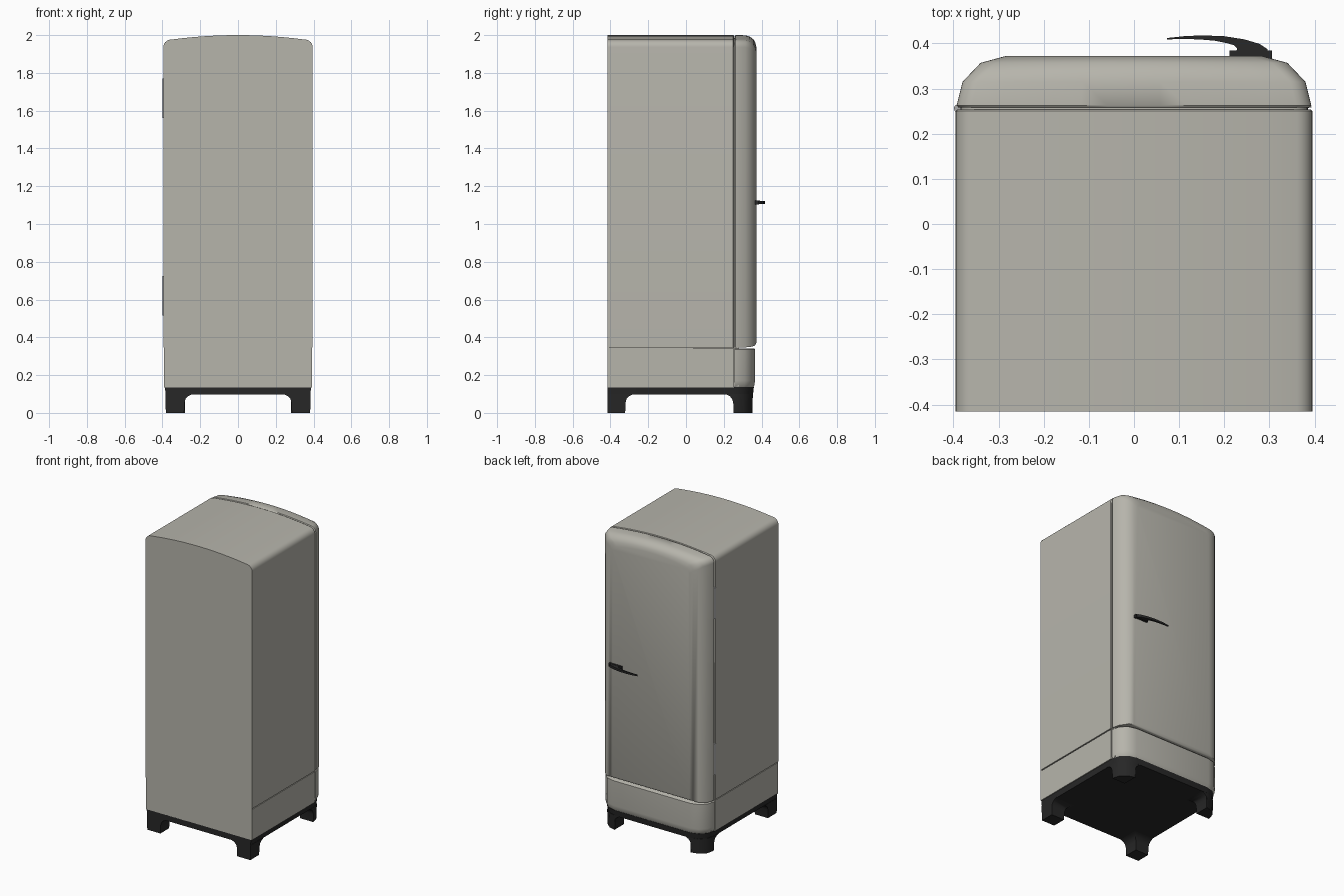
import bpy, bmesh, math

if "Cube" in bpy.data.objects:
    bpy.data.objects.remove(bpy.data.objects["Cube"])


def material(name, rgb):
    m = bpy.data.materials.new(name)
    m.diffuse_color = (*rgb, 1)
    m.use_nodes = True
    m.node_tree.nodes["Principled BSDF"].inputs["Base Color"].default_value = m.diffuse_color
    return m


CREAM = material("warm grey enamel", (0.47, 0.46, 0.41))
BLACK = material("black plastic", (0.02, 0.02, 0.02))
STEEL = material("steel", (0.40, 0.40, 0.40))


def finish(bm, name, mat, angle=40):
    bmesh.ops.recalc_face_normals(bm, faces=bm.faces)
    me = bpy.data.meshes.new(name)
    bm.to_mesh(me)
    bm.free()
    ob = bpy.data.objects.new(name, me)
    bpy.context.collection.objects.link(ob)
    me.materials.append(mat)
    bpy.ops.object.select_all(action='DESELECT')
    ob.select_set(True)
    bpy.context.view_layer.objects.active = ob
    bpy.ops.object.shade_smooth_by_angle(angle=math.radians(angle))
    return ob


def loft(name, rings, mat, angle=40):
    """Skin a list of equal-length point rings and cap both ends."""
    bm = bmesh.new()
    vs = [[bm.verts.new(p) for p in r] for r in rings]
    n = len(vs[0])
    for a, b in zip(vs, vs[1:]):
        for i in range(n):
            j = (i + 1) % n
            bm.faces.new((a[i], a[j], b[j], b[i]))
    bm.faces.new(vs[0])
    bm.faces.new(vs[-1])
    return finish(bm, name, mat, angle)


def box(name, x0, x1, y0, y1, z0, z1, mat):
    ring = [(x0, y0), (x1, y0), (x1, y1), (x0, y1)]
    return loft(name, [[(x, y, z) for x, y in ring] for z in (z0, z1)], mat)


def arched(y, w, top, bottom, r=0.04):
    """Cabinet outline in XZ with a bowed top and rounded shoulders."""
    xe = w - r
    arch = lambda x: top - 0.024 * (x / xe) ** 2
    half = [(w, bottom)]
    for i in range(7):
        a = math.radians(i * 13.5)
        half.append((xe + r * math.cos(a), arch(xe) - r + r * math.sin(a)))
    half += [(xe * k / 6, arch(xe * k / 6)) for k in (5, 4, 3, 2, 1)]
    pts = half + [(0, top)] + [(-x, z) for x, z in reversed(half)]
    return [(x, y, z) for x, z in pts]


# Cabinet shell, with an inner core that closes the seams
loft("cabinet", [arched(-0.415, 0.395, 2.0, 0.347),
                 arched(0.250, 0.395, 2.0, 0.347),
                 arched(0.254, 0.391, 1.996, 0.347)], CREAM)
loft("inner_core", [arched(-0.41, 0.387, 1.991, 0.14),
                    arched(0.28, 0.384, 1.985, 0.14)], CREAM)
box("back_panel", -0.393, 0.393, -0.415, -0.408, 0.136, 0.36, CREAM)
box("lower_cabinet", -0.393, 0.393, -0.415, 0.253, 0.135, 0.341, CREAM)

# Pillow-shaped door: y, half width, top drop, bottom rise
door = [(0.258, 0.389, 0.004, 0.002), (0.263, 0.393, 0.0, 0.0),
        (0.315, 0.380, 0.001, 0.0), (0.338, 0.358, 0.008, 0.002),
        (0.357, 0.340, 0.022, 0.006), (0.366, 0.307, 0.038, 0.011),
        (0.372, 0.285, 0.060, 0.022)]
loft("door", [arched(y, w, 2.0 - d, 0.347 + u) for y, w, d, u in door], CREAM)


# Kick panel below the door, following the door plan
def plan(z, inset, back=0.258):
    half = [(0.393, back), (0.392, 0.265), (0.379, 0.312), (0.340, 0.350), (0.285, 0.365)]
    half = [(x - inset, y - (inset if y > 0.26 else 0)) for x, y in half]
    return [(x, y, z) for x, y in half] + [(-x, y, z) for x, y in reversed(half)]


loft("kick_panel", [plan(0.135, 0.008), plan(0.150, 0.002), plan(0.170, 0.0),
                    plan(0.336, 0.0), plan(0.341, 0.005)], CREAM)

# Dark base frame and four flared feet
loft("base_frame", [plan(0.098, 0.010, -0.415), plan(0.136, 0.006, -0.415)], BLACK)


def foot(name, side, front):
    rings = []
    for z, f in ((0, 0), (0.055, 0.002), (0.075, 0.008), (0.088, 0.020), (0.096, 0.036), (0.1, 0.05)):
        t = 0.003 * (1 - z / 0.1)
        xi, xo = 0.285 - f, 0.385 - t
        if front:
            yi = 0.252 - f
            ring = [(xi, yi), (xo, yi), (xo - 0.002, 0.262), (xo - 0.014, 0.305),
                    (0.332 - t, 0.341 - t), (0.280, 0.354 - t), (xi, 0.354 - t)]
        else:
            yi = -0.322 + f
            ring = [(xi, yi), (xo, yi), (xo, -0.37), (xo, -0.415), (0.33, -0.415),
                    (0.30, -0.415), (xi, -0.415)]
        rings.append([(side * x, y, z) for x, y in ring])
    loft(name, rings, BLACK)


for side, s in (("left", -1), ("right", 1)):
    foot("front_foot_" + side, s, True)
    foot("rear_foot_" + side, s, False)

# Hinge barrels on the seam
for name, z0 in (("upper_hinge", 1.56), ("lower_hinge", 0.515)):
    loft(name, [[(-0.390 + 0.009 * math.cos(a), 0.256 + 0.009 * math.sin(a), z)
                 for a in [i * math.pi / 6 for i in range(12)]]
                for z in (z0, z0 + 0.21)], STEEL)

# Curved door handle on a small mount: (outer point, inner point) pairs
box("handle_mount", 0.212, 0.306, 0.362, 0.384, 1.103, 1.125, BLACK)
spine = [((0.300, 0.375), (0.225, 0.378)), ((0.295, 0.388), (0.229, 0.389)),
         ((0.278, 0.399), (0.222, 0.396)), ((0.245, 0.409), (0.205, 0.401)),
         ((0.200, 0.416), (0.180, 0.406)), ((0.150, 0.418), (0.145, 0.409)),
         ((0.110, 0.416), (0.110, 0.410)), ((0.073, 0.412), (0.073, 0.409))]
rings = []
for i, (o, n) in enumerate(spine):
    h = 0.010 - 0.0007 * i
    rings.append([(o[0], o[1], 1.114 - h), (o[0], o[1], 1.114 + h),
                  (n[0], n[1], 1.114 + h), (n[0], n[1], 1.114 - h)])
loft("handle", rings, BLACK)
